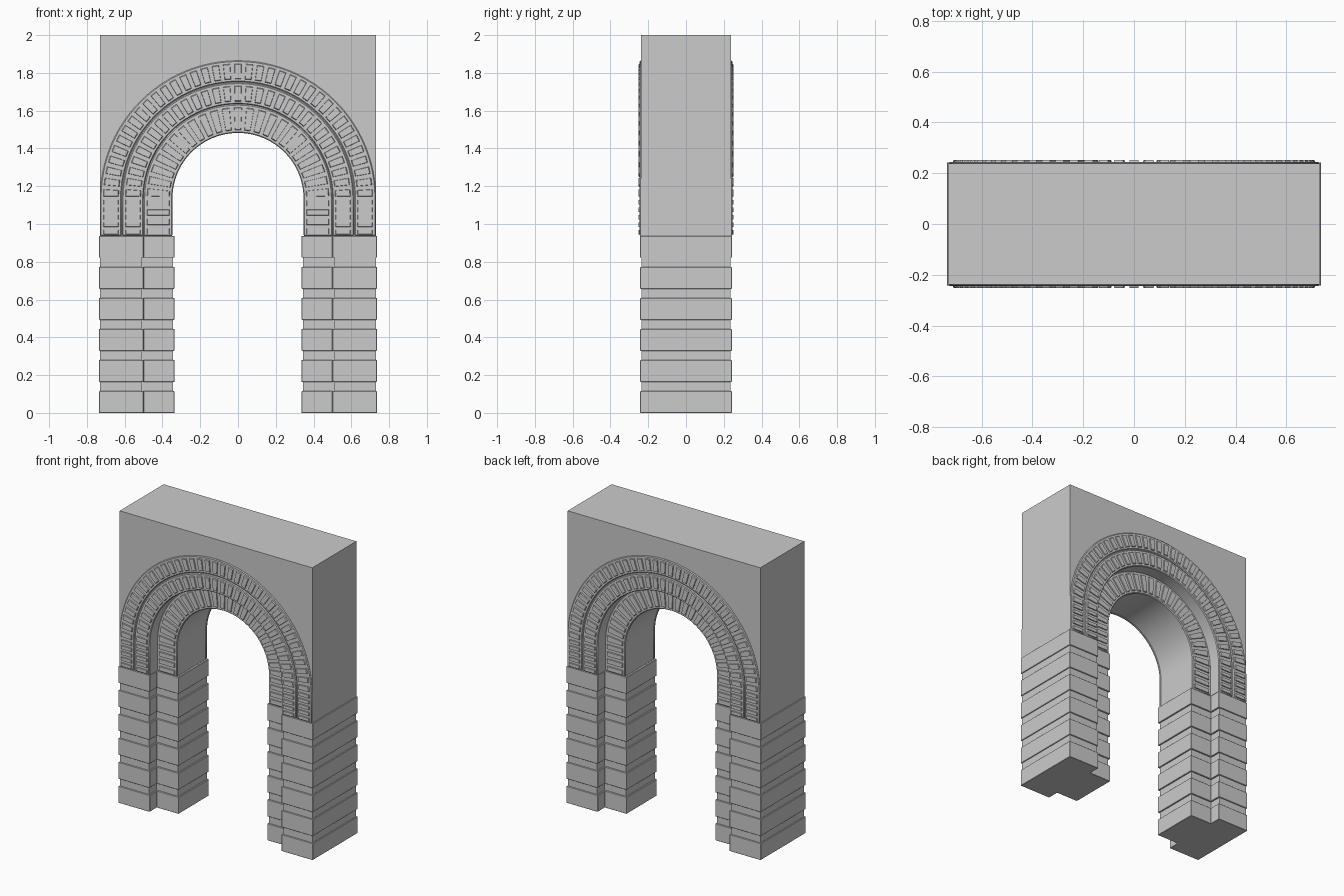
import bpy, bmesh
from math import sin, cos, pi, radians

if "Cube" in bpy.data.objects:
    bpy.data.objects.remove(bpy.data.objects["Cube"])

SPRING, BASE = 1.135, 0.937      # centre of the arch curves, top of the piers


def finish(name, bm, mirror=None, bevel=0, smooth=True):
    bmesh.ops.recalc_face_normals(bm, faces=bm.faces)
    me = bpy.data.meshes.new(name)
    bm.to_mesh(me)
    bm.free()
    ob = bpy.data.objects.new(name, me)
    bpy.context.collection.objects.link(ob)
    bpy.context.view_layer.objects.active = ob
    ob.select_set(True)
    if smooth:
        bpy.ops.object.shade_smooth_by_angle(angle=radians(25))
    ob.select_set(False)
    if bevel:
        b = ob.modifiers.new("Bevel", 'BEVEL')
        b.width, b.segments = bevel, 1
        b.limit_method, b.angle_limit = 'ANGLE', radians(40)
    if mirror is not None:
        m = ob.modifiers.new("Mirror", 'MIRROR')
        m.use_axis = [mirror == 'X', mirror == 'Y', False]
        m.use_mirror_merge = False
    return ob


def prism(bm, pts, vec):
    """Extrude a closed polygon of 3D points along vec."""
    f = bm.faces.new([bm.verts.new(p) for p in pts])
    res = bmesh.ops.extrude_face_region(bm, geom=[f], use_keep_orig=True)
    bmesh.ops.translate(bm, vec=vec,
                        verts=[v for v in res['geom'] if isinstance(v, bmesh.types.BMVert)])


def arch(r, n=48):
    """Stilted arch outline, left foot to right foot, in (x, z)."""
    pts = [(-r, BASE)]
    pts += [(-r * cos(pi * i / n), SPRING + r * sin(pi * i / n)) for i in range(n + 1)]
    return pts + [(r, BASE)]


def slab(name, pts, y0, y1, **kw):
    bm = bmesh.new()
    prism(bm, [(x, y0, z) for x, z in pts], (0, y1 - y0, 0))
    return finish(name, bm, **kw)


def panels(name, r0, r1, count, stilt_count, y_back, y_front, fill=0.64):
    """Raised tapered stones around the arch and down both stilts."""
    bm = bmesh.new()

    def stone(corners):
        cx = sum(c[0] for c in corners) / 4
        cz = sum(c[1] for c in corners) / 4
        back = [bm.verts.new((x, y_back, z)) for x, z in corners]
        front = []
        for x, z in corners:
            dx, dz = cx - x, cz - z
            k = 0.006 / (dx * dx + dz * dz) ** 0.5
            front.append(bm.verts.new((x + dx * k, y_front, z + dz * k)))
        bm.faces.new(front)
        for i in range(4):
            j = (i + 1) % 4
            bm.faces.new((back[i], back[j], front[j], front[i]))
        bm.faces.new(back)

    step = pi / count
    for i in range(count):
        a0 = step * (i + 0.5 - fill / 2)
        a1 = step * (i + 0.5 + fill / 2)
        stone([(r * cos(a), SPRING + r * sin(a))
               for r, a in ((r0, a0), (r1, a0), (r1, a1), (r0, a1))])
    pitch = (SPRING - BASE) / stilt_count
    for s in (-1, 1):
        for i in range(stilt_count):
            z0 = BASE + pitch * (i + 0.5 - fill / 2)
            z1 = z0 + pitch * fill
            stone([(s * r0, z0), (s * r1, z0), (s * r1, z1), (s * r0, z1)])
    finish(name, bm, mirror='Y', smooth=False)


# Wall block with the large arched opening
slab("wall", [(-0.73, 2), (-0.73, BASE)] + arch(0.5) + [(0.73, BASE), (0.73, 2)], -0.238, 0.238)
# Set-back inner arch order
slab("inner_arch", arch(0.35) + arch(0.505)[::-1], -0.158, 0.158)

# Raised ring bands and their stones: name, radii, counts, wall face
for name, r0, r1, n, ns, face in (("inner_ring", 0.347, 0.499, 23, 4, 0.158),
                                  ("middle_ring", 0.5, 0.613, 31, 5, 0.238),
                                  ("outer_ring", 0.617, 0.73, 37, 5, 0.238)):
    slab(name, arch(r0) + arch(r1)[::-1], -face + 0.01, -face - 0.007, mirror='Y', bevel=0.005)
    panels(name + "_stones", r0 + 0.013, r1 - 0.015, n, ns, -face - 0.003, -face - 0.014)


def pier_plan(bm, x0, xs, x1, yi, yo, z0, z1):
    half = [(x0, yi), (xs, yi), (xs, yo), (x1, yo)]
    pts = half + [(x, -y) for x, y in reversed(half)]
    prism(bm, [(x, y, z0) for x, y in pts], (0, 0, z1 - z0))


# Piers: recessed core plus six projecting courses
bm = bmesh.new()
pier_plan(bm, 0.345, 0.51, 0.73, 0.155, 0.236, 0.05, BASE)
finish("pier_core", bm, mirror='X', smooth=False)
bm = bmesh.new()
for i in range(6):
    z = i * 0.1643
    pier_plan(bm, 0.336, 0.5, 0.736, 0.164, 0.243, z, z + 0.115)
finish("pier_courses", bm, mirror='X', bevel=0.002, smooth=False)
